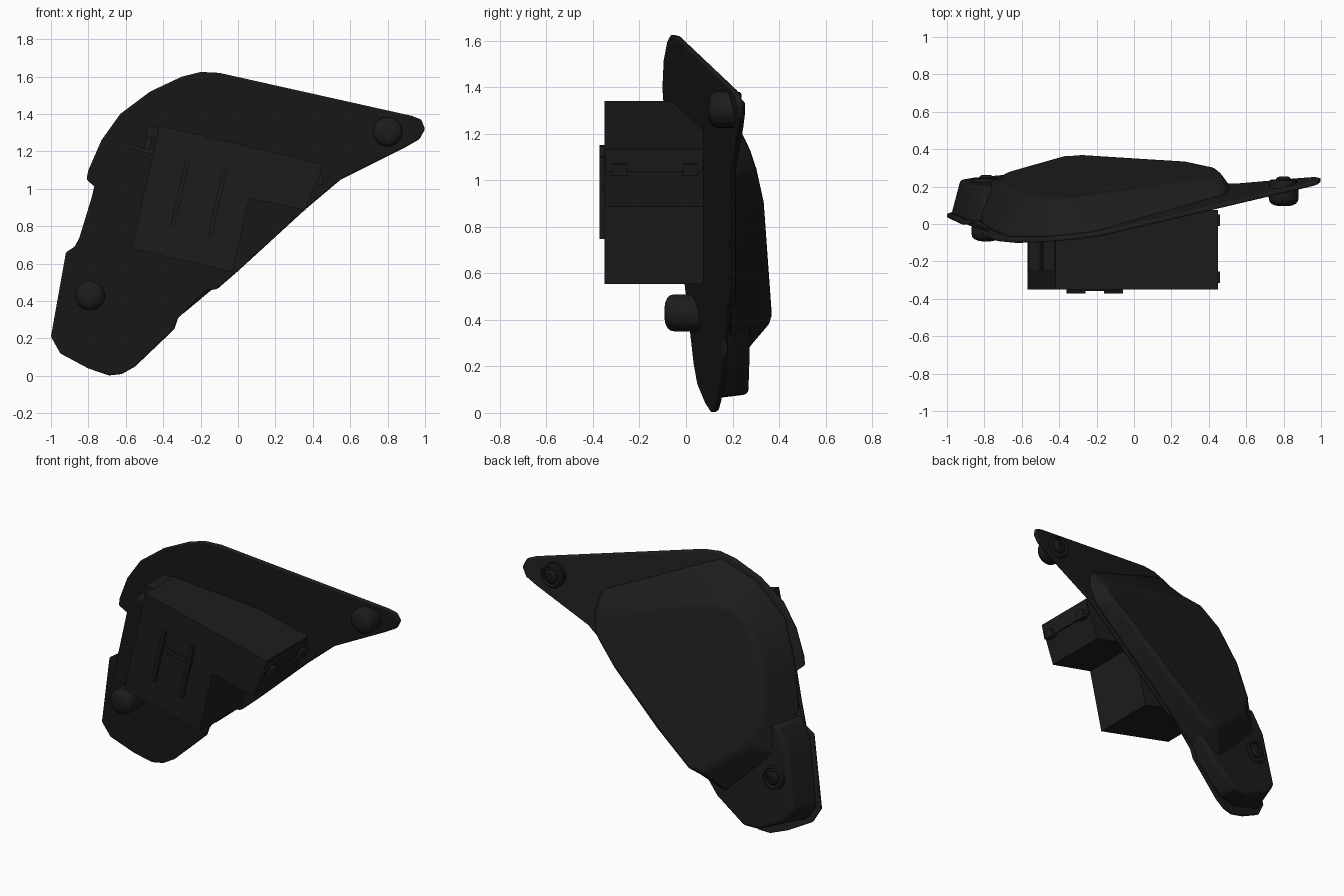
import bpy, bmesh, math

mat = bpy.data.materials.new("dark_plastic")
mat.diffuse_color = (0.012, 0.012, 0.012, 1)


def panel_y(x, z):
    """Depth of the tilted, slightly curled front surface of the cover."""
    return 0.306 + 0.19 * x - 0.207 * z - 0.14 * max(0, 0.5 - z)


def finish(bm, name, bevel=0, smooth=True):
    bmesh.ops.recalc_face_normals(bm, faces=bm.faces)
    me = bpy.data.meshes.new(name)
    bm.to_mesh(me)
    bm.free()
    ob = bpy.data.objects.new(name, me)
    bpy.context.collection.objects.link(ob)
    me.materials.append(mat)
    if bevel:
        m = ob.modifiers.new("bevel", 'BEVEL')
        m.width, m.segments = bevel, 3
        m.limit_method, m.angle_limit = 'ANGLE', math.radians(22)
    if smooth:
        bpy.ops.object.select_all(action='DESELECT')
        ob.select_set(True)
        bpy.context.view_layer.objects.active = ob
        bpy.ops.object.shade_smooth_by_angle(angle=math.radians(35))
    return ob


def loft(name, rings, bevel=0, smooth=True):
    """Join matching rings of (x, y, z) points and cap both ends."""
    bm = bmesh.new()
    vs = [[bm.verts.new(p) for p in r] for r in rings]
    n = len(vs[0])
    for a, b in zip(vs, vs[1:]):
        for i in range(n):
            j = (i + 1) % n
            bm.faces.new((a[i], a[j], b[j], b[i]))
    bm.faces.new(vs[0])
    bm.faces.new(vs[-1])
    return finish(bm, name, bevel, smooth)


def on_panel(pts, off=0.0):
    """Turn (x, z) points, or (x, z, y) with a fixed depth, into 3D."""
    return [(p[0], p[2] if len(p) > 2 else panel_y(p[0], p[1]) + off, p[1]) for p in pts]


def flat(pts, y):
    return [(x, y, z) for x, z in pts]


def turned(name, x, z, profile, sides=28):
    """Lathe a (radius, y) profile around a y axis."""
    rings = [[(x + r * math.cos(2 * math.pi * i / sides), y,
               z + r * math.sin(2 * math.pi * i / sides)) for i in range(sides)]
             for r, y in profile]
    return loft(name, rings)


def bar(name, a, b, w, y0, y1):
    """Straight bar of width w from a to b in the xz plane."""
    dx, dz = b[0] - a[0], b[1] - a[1]
    l = math.hypot(dx, dz)
    nx, nz = -dz / l * w / 2, dx / l * w / 2
    pts = [(a[0] + nx, a[1] + nz), (b[0] + nx, b[1] + nz),
           (b[0] - nx, b[1] - nz), (a[0] - nx, a[1] - nz)]
    return loft(name, [flat(pts, y0), flat(pts, y1)], smooth=False)


# Cover plate with its rim
outline = [(-0.2, 1.625), (-0.1, 1.62), (0.93, 1.39), (0.98, 1.37), (1.0, 1.32),
           (0.97, 1.265), (0.9, 1.225), (0.55, 1.05), (0.36, 0.89), (0, 0.56),
           (-0.11, 0.465), (-0.17, 0.455), (-0.32, 0.31), (-0.34, 0.25), (-0.55, 0.05),
           (-0.62, 0.01), (-0.69, 0.002), (-0.8, 0.04), (-0.95, 0.12), (-1.0, 0.21),
           (-0.92, 0.66), (-0.86, 0.70), (-0.765, 1.01), (-0.81, 1.05), (-0.8, 1.1),
           (-0.73, 1.26), (-0.63, 1.4), (-0.47, 1.52), (-0.3, 1.6)]
loft("cover_plate", [on_panel(outline), on_panel(outline, 0.025)], 0.008)

# Main bulge on the back of the cover
base = [(0.49, 1.29), (0.53, 1.15), (0.49, 1.02), (0.34, 0.88), (0, 0.57), (-0.29, 0.33),
        (-0.47, 0.25, 0.26), (-0.81, 0.58, 0.205), (-0.825, 0.80), (-0.76, 1.08),
        (-0.67, 1.32), (-0.46, 1.51), (-0.22, 1.605)]
top = [(0.45, 1.19, 0.245), (0.46, 1.12, 0.285), (0.42, 1.05, 0.315), (0.28, 0.89, 0.34),
       (-0.04, 0.59, 0.36), (-0.27, 0.40, 0.37), (-0.37, 0.40, 0.37), (-0.66, 0.64, 0.285),
       (-0.73, 0.80, 0.235), (-0.68, 1.05, 0.19), (-0.57, 1.28, 0.145), (-0.43, 1.39, 0.135),
       (-0.28, 1.38, 0.155)]
loft("back_bulge", [on_panel(base, 0.015), on_panel(top)], 0.025)

# Lower platform that carries the bottom screw
base = [(-0.17, 0.47), (-0.32, 0.32), (-0.36, 0.23), (-0.56, 0.07), (-0.69, 0.06),
        (-0.93, 0.14), (-0.98, 0.22), (-0.91, 0.64), (-0.84, 0.76), (-0.5, 0.75)]
top = [(-0.2, 0.47, 0.28), (-0.345, 0.31, 0.275), (-0.41, 0.22, 0.27), (-0.6, 0.08, 0.27),
       (-0.7, 0.08, 0.265), (-0.87, 0.16, 0.245), (-0.93, 0.25, 0.24), (-0.87, 0.6, 0.21),
       (-0.79, 0.75, 0.2), (-0.5, 0.7, 0.23)]
loft("lower_platform", [on_panel(base, 0.015), on_panel(top)], 0.02)

# Module housing on the front, running back into the cover
box = [(-0.42, 1.34), (0.45, 1.135), (0.36, 0.885), (0.06, 0.95), (-0.03, 0.555), (-0.57, 0.68)]
loft("module_housing", [flat(box, -0.35), flat(box, 0.075)], smooth=False)

# Raised ribs on the housing face
bar("rib_left", (-0.27, 1.15), (-0.35, 0.8), 0.022, -0.372, -0.34)
bar("rib_right", (-0.07, 1.1), (-0.15, 0.75), 0.022, -0.372, -0.34)
bar("rib_cross", (-0.3, 1.03), (-0.08, 0.975), 0.03, -0.358, -0.34)

# Lid band and latches on the right end, connector on the left end
bar("lid_band", (0.36, 1.1), (0.44, 1.082), 0.09, -0.348, 0.073)
for y in (-0.285, 0.02):
    bar("latch", (0.38, 1.06), (0.455, 1.043), 0.05, y - 0.03, y + 0.03)
bar("connector_block", (-0.49, 1.31), (-0.43, 1.3), 0.06, -0.25, -0.06)
bar("connector_arm", (-0.565, 1.225), (-0.44, 1.19), 0.025, -0.25, -0.06)
bar("connector_post", (-0.465, 1.32), (-0.5, 1.17), 0.03, -0.24, -0.06)

# Rubber feet on the front and screws with washers on the back
for tag, x, z, front, back, seat in (("lower", -0.79, 0.43, -0.093, 0.06, 0.228),
                                     ("upper", 0.8, 1.305, 0.095, 0.21, 0.22)):
    turned(tag + "_foot", x, z, [(0.02, front), (0.045, front + 0.004), (0.065, front + 0.013),
                                 (0.076, front + 0.026), (0.08, front + 0.045), (0.08, back)])
    turned(tag + "_washer", x, z, [(0.075, seat - 0.03), (0.075, seat + 0.012),
                                   (0.065, seat + 0.018), (0.058, seat + 0.008),
                                   (0.05, seat + 0.008)])
    turned(tag + "_screw", x, z, [(0.042, seat), (0.042, seat + 0.02), (0.03, seat + 0.032),
                                  (0.016, seat + 0.034), (0.014, seat + 0.02)], 20)
